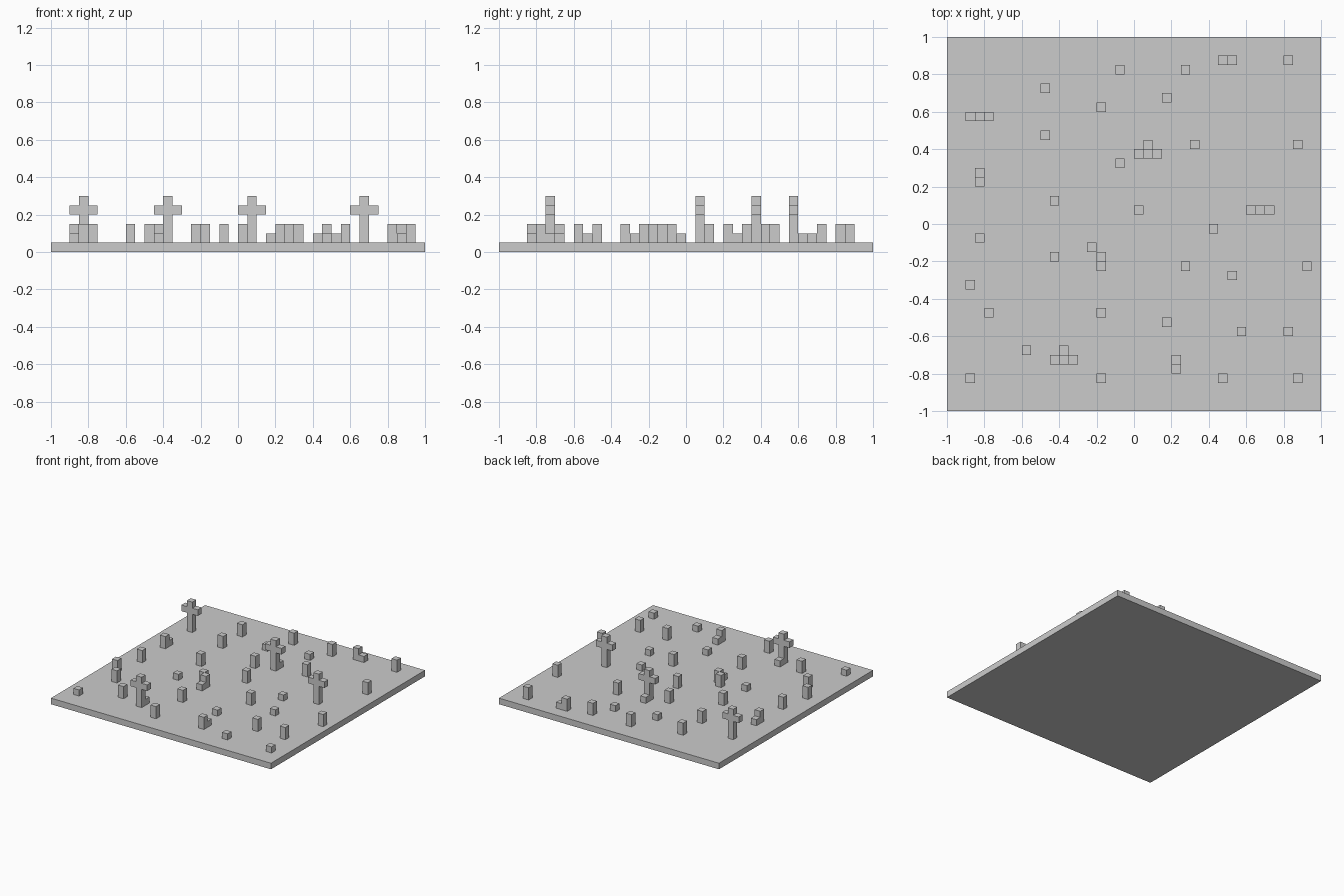
import bpy, bmesh
from mathutils import Matrix, Vector

if "Cube" in bpy.data.objects:
    bpy.data.objects.remove(bpy.data.objects["Cube"])

U = 0.05      # block size
BASE = 0.05   # top of the ground slab


def add_box(bm, lo, hi):
    lo, hi = Vector(lo), Vector(hi)
    m = Matrix.Translation((lo + hi) / 2) @ Matrix.Diagonal((*(hi - lo), 1))
    bmesh.ops.create_cube(bm, size=1, matrix=m)


def finish(name, bm):
    me = bpy.data.meshes.new(name)
    bm.to_mesh(me)
    bm.free()
    ob = bpy.data.objects.new(name, me)
    bpy.context.collection.objects.link(ob)
    return ob


def posts(name, spots, height):
    bm = bmesh.new()
    for x, y in spots:
        add_box(bm, (x - U / 2, y - U / 2, BASE), (x + U / 2, y + U / 2, BASE + height))
    return finish(name, bm)


# ground slab
bm = bmesh.new()
add_box(bm, (-1, -1, 0), (1, 1, BASE))
finish("ground_slab", bm)

# tall grave markers, two blocks high
posts("tall_markers", [
    (-.075, .825), (.275, .825), (.475, .875), (.825, .875), (-.475, .725),
    (-.475, .475), (.325, .425), (.875, .425), (-.075, .325), (-.825, .225),
    (-.425, .125), (.025, .075), (-.825, -.075), (-.225, -.125), (-.175, -.175),
    (.275, -.225), (.925, -.225), (-.875, -.325), (-.775, -.475), (-.175, -.475),
    (.575, -.575), (.825, -.575), (-.575, -.675), (-.175, -.825), (.225, -.775),
], 2 * U)

# short stones, one block high
posts("short_stones", [
    (.525, .875), (.175, .675), (-.175, .625), (.075, .425), (-.825, .275),
    (.425, -.025), (-.175, -.225), (-.425, -.175), (.525, -.275), (.175, -.525),
    (-.375, -.675), (-.875, -.825), (.225, -.725), (.475, -.825), (.875, -.825),
], U)

# crosses: shaft with an arm on each side
for i, (x, y) in enumerate([(-.825, .575), (.075, .375), (.675, .075), (-.375, -.725)]):
    bm = bmesh.new()
    h = U / 2
    add_box(bm, (x - h, y - h, BASE), (x + h, y + h, .30))
    for s in (-1, 1):
        cx = x + s * U
        add_box(bm, (cx - h, y - h, .20), (cx + h, y + h, .25))
    finish(f"cross_{i + 1}", bm)
